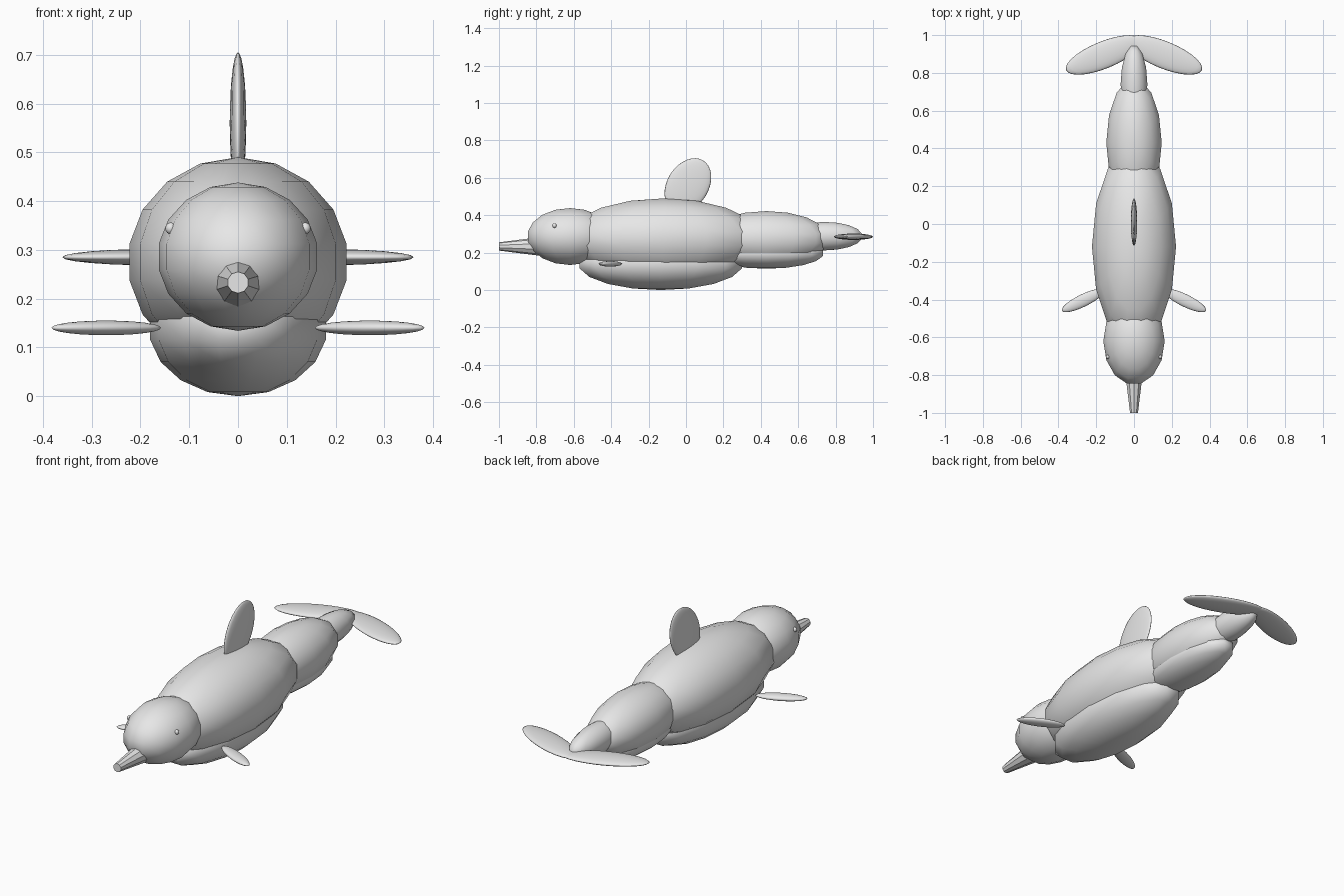
import bpy
from math import radians
from mathutils import Matrix, Vector

cube = bpy.data.objects.get("Cube")
if cube:
    bpy.data.objects.remove(cube, do_unlink=True)

grey = bpy.data.materials.new("pale_grey")
grey.use_nodes = True
grey.diffuse_color = (0.8, 0.8, 0.8, 1)
grey.node_tree.nodes["Principled BSDF"].inputs["Base Color"].default_value = (0.8, 0.8, 0.8, 1)


def ellipsoid(name, centre, radii, tilt=0, axis='Z', segments=14, rings=9):
    """Smooth ellipsoid, scaled, then tilted about one axis."""
    bpy.ops.mesh.primitive_uv_sphere_add(segments=segments, ring_count=rings, radius=1)
    obj = bpy.context.object
    obj.name = name
    turn = Matrix.Rotation(radians(90), 4, 'Z')
    shape = Matrix.Diagonal((*radii, 1))
    lean = Matrix.Rotation(radians(tilt), 4, axis)
    obj.data.transform(Matrix.Translation(Vector(centre)) @ lean @ shape @ turn)
    obj.data.materials.append(grey)
    bpy.ops.object.shade_smooth()
    return obj


# Head, trunk and rear body, with the lower belly bulges
ellipsoid("head", (0, -0.62, 0.286), (0.165, 0.235, 0.152))
ellipsoid("body", (0, -0.12, 0.275), (0.226, 0.535, 0.215))
ellipsoid("belly", (0, -0.135, 0.14), (0.183, 0.452, 0.14))
ellipsoid("rear_body", (0, 0.43, 0.275), (0.149, 0.345, 0.147))
ellipsoid("rear_belly", (0, 0.43, 0.196), (0.127, 0.315, 0.082))
ellipsoid("tail_stem", (0, 0.74, 0.288), (0.072, 0.21, 0.076))

# Dorsal fin leaning back
ellipsoid("dorsal_fin", (0, 0.01, 0.56), (0.017, 0.111, 0.156), -32, 'X', 24, 16)

# Paired parts
for side, word in ((1, "left"), (-1, "right")):
    ellipsoid(word + "_fluke", (side * 0.16, 0.895, 0.285),
              (0.215, 0.072, 0.017), side * -22, 'Z', 28, 12)
    ellipsoid(word + "_flipper", (side * 0.27, -0.405, 0.14),
              (0.125, 0.033, 0.015), side * -26, 'Z', 24, 12)
    ellipsoid(word + "_eye", (side * 0.138, -0.703, 0.344), (0.011, 0.011, 0.012))

# Faceted tapering beak
bpy.ops.mesh.primitive_cone_add(vertices=10, radius1=0.05, radius2=0.022, depth=0.22,
                                location=(0, -0.89, 0.233), rotation=(radians(90), 0, 0))
beak = bpy.context.object
beak.name = "beak"
beak.data.materials.append(grey)
